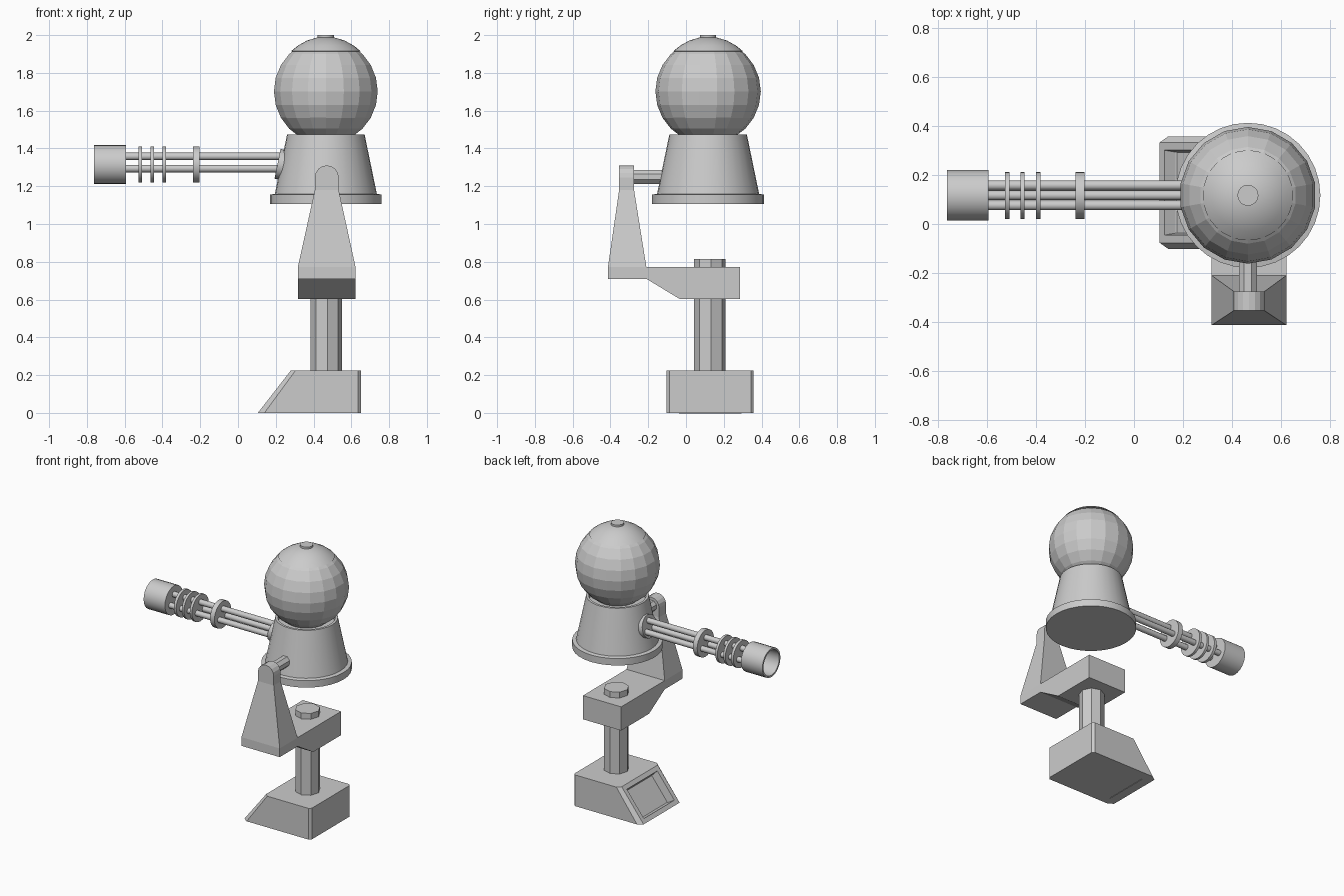
import bpy, bmesh
from math import sin, cos, pi, radians
from mathutils import Vector, Matrix

if "Cube" in bpy.data.objects:
    bpy.data.objects.remove(bpy.data.objects["Cube"])

CX, CY = 0.465, 0.117      # turret axis
BZ = 1.315                 # gun axis height


def finish(bm, name, smooth=False):
    bmesh.ops.recalc_face_normals(bm, faces=bm.faces)
    me = bpy.data.meshes.new(name)
    bm.to_mesh(me)
    bm.free()
    ob = bpy.data.objects.new(name, me)
    bpy.context.collection.objects.link(ob)
    if smooth:
        bpy.ops.object.select_all(action='DESELECT')
        ob.select_set(True)
        bpy.context.view_layer.objects.active = ob
        bpy.ops.object.shade_smooth_by_angle(angle=radians(32))
    return ob


def loft(loops):
    """Skin equal-length point loops and cap both ends."""
    bm = bmesh.new()
    rings = [[bm.verts.new(p) for p in loop] for loop in loops]
    n = len(rings[0])
    for a, b in zip(rings, rings[1:]):
        for i in range(n):
            j = (i + 1) % n
            bm.faces.new((a[i], a[j], b[j], b[i]))
    bm.faces.new(rings[0])
    bm.faces.new(rings[-1])
    return bm


def lathe(name, profile, origin, axis='Z', sides=32, turn=0.0, smooth=True):
    """Revolve (radius, distance) pairs around an axis through origin."""
    rot = Vector((0, 0, 1)).rotation_difference(
        Vector(axis) if not isinstance(axis, str) else
        Vector((axis == 'X', axis == 'Y', axis == 'Z'))).to_matrix()
    loops = []
    for r, h in profile:
        loops.append([rot @ Vector((r * cos(turn + 2 * pi * i / sides),
                                    r * sin(turn + 2 * pi * i / sides), h)) + Vector(origin)
                      for i in range(sides)])
    return finish(loft(loops), name, smooth)


def rect(x0, x1, y0, y1, z):
    return [(x0, y0, z), (x1, y0, z), (x1, y1, z), (x0, y1, z)]


# Wedge base with a pocket in its sloping face
def base_loop(xa, xb, z):
    half = [(xa, 0.205), (xb, 0.23), (0.635, 0.23), (0.65, 0.215)]
    return ([(x, 0.128 - y, z) for x, y in half] +
            [(x, 0.128 + y, z) for x, y in reversed(half)])


bm = loft([base_loop(0.105, 0.14, 0), base_loop(0.28, 0.305, 0.225)])
bmesh.ops.recalc_face_normals(bm, faces=bm.faces)
slope = min(bm.faces, key=lambda f: f.calc_center_median().x)
bmesh.ops.inset_individual(bm, faces=[slope], thickness=0.045)
bmesh.ops.inset_individual(bm, faces=[slope], thickness=0.012, depth=-0.055)
finish(bm, "base")

# Octagonal post
lathe("post", [(0.083, 0.2), (0.083, 0.815)], (0.467, 0.126, 0), sides=8, turn=radians(5), smooth=False)

# Bracket: horizontal arm profile extruded across x
arm = [(-0.21, 0.71), (-0.032, 0.602), (0.286, 0.602), (0.286, 0.773), (-0.21, 0.773)]
finish(loft([[(x, y, z) for y, z in arm] for x in (0.317, 0.622)]), "bracket_arm")

# Tapering upright and its rounded head
finish(loft([rect(0.317, 0.622, -0.413, -0.21, 0.71),
             rect(0.317, 0.622, -0.413, -0.21, 0.773),
             rect(0.407, 0.533, -0.354, -0.275, 1.18)]), "bracket_upright")
head = [(0.407, 1.18), (0.533, 1.18)] + [
    (0.47 + 0.063 * cos(pi * i / 8), 1.247 + 0.063 * sin(pi * i / 8)) for i in range(9)]
finish(loft([[(x, y, z) for x, z in head] for y in (-0.354, -0.275)]), "bracket_head")

# Pivot pin
lathe("pivot_pin", [(0.04, -0.28), (0.04, -0.08)], (CX, 0, 1.25), 'Y', sides=8,
      turn=pi / 8, smooth=False)

# Conical body with brim
lathe("body", [(0.296, 1.105), (0.296, 1.155), (0.27, 1.16), (0.205, 1.475),
               (0.188, 1.475), (0.18, 1.455)], (CX, CY, 0))

# Faceted globe
bm = bmesh.new()
bmesh.ops.create_uvsphere(bm, u_segments=18, v_segments=12, radius=0.279,
                          matrix=Matrix.Translation((CX, CY, 1.702)))
finish(bm, "globe")

# Domed cap and knob
lathe("cap", [(0.17, 1.91), (0.184, 1.915), (0.147, 1.945), (0.1, 1.971), (0.05, 1.986),
              (0.02, 1.989)], (CX, CY, 0))
lathe("cap_knob", [(0.043, 1.975), (0.043, 2.0)], (CX, CY, 0), sides=16)

# Gun mounting disc, tilted to the cone
lathe("gun_mount", [(0.08, -0.03), (0.08, 0.018)], (0.227, CY, BZ), (-0.979, 0, 0.202), sides=24)

# Three gun tubes
for k in range(3):
    a = pi / 2 + 2 * pi * k / 3
    lathe(f"gun_tube_{k + 1}", [(0.02, -0.66), (0.02, 0.26)],
          (0, CY + 0.047 * cos(a), BZ + 0.043 * sin(a)), 'X', sides=12)

# Discs along the tubes
for k, (x0, x1) in enumerate([(-0.527, -0.508), (-0.463, -0.446), (-0.4, -0.382), (-0.238, -0.203)]):
    lathe(f"gun_disc_{k + 1}", [(0.096, x0), (0.096, x1)], (0, CY, BZ), 'X', sides=24)

# Hollow muzzle
lathe("muzzle", [(0.103, -0.593), (0.103, -0.763), (0.09, -0.763), (0.09, -0.625)],
      (0, CY, BZ), 'X', sides=24)
